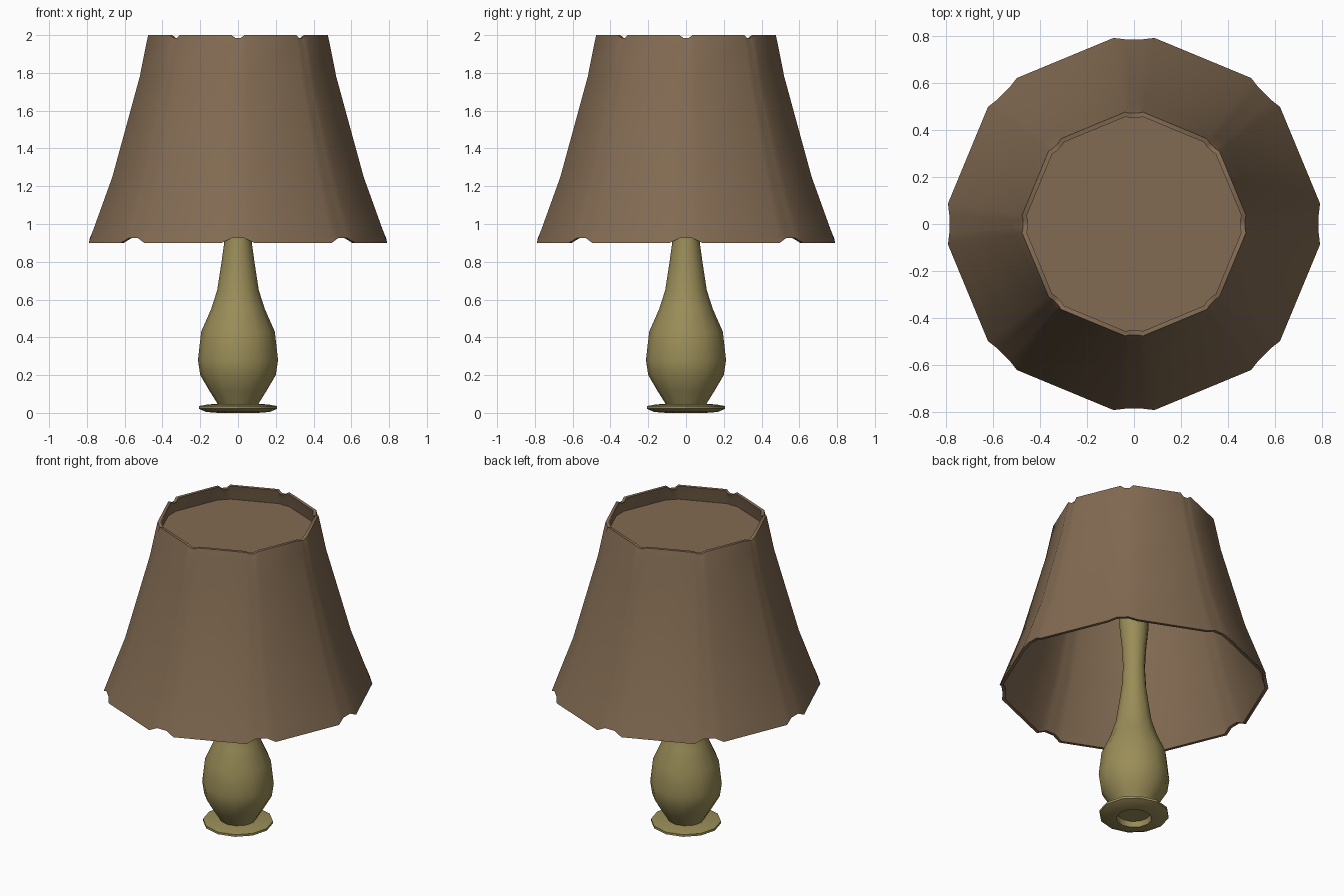
import bpy, bmesh, math

if "Cube" in bpy.data.objects:
    bpy.data.objects.remove(bpy.data.objects["Cube"])

def material(name, rgb):
    m = bpy.data.materials.new(name)
    m.diffuse_color = (*rgb, 1)
    m.use_nodes = True
    m.node_tree.nodes["Principled BSDF"].inputs["Base Color"].default_value = m.diffuse_color
    return m

BROWN = material("brown shade cloth", (0.225, 0.147, 0.085))
OLIVE = material("olive ceramic", (0.325, 0.268, 0.098))

def build(name, rings, mat, closed=False, cap_start=False, cap_end=False, angle=40):
    """Skin a list of equal-length point rings into one object."""
    bm = bmesh.new()
    vs = [[bm.verts.new(p) for p in r] for r in rings]
    n = len(rings[0])
    pairs = list(zip(vs, vs[1:])) + ([(vs[-1], vs[0])] if closed else [])
    for a, b in pairs:
        for i in range(n):
            j = (i + 1) % n
            bm.faces.new((a[i], a[j], b[j], b[i]))
    if cap_start:
        bm.faces.new(vs[0][::-1])
    if cap_end:
        bm.faces.new(vs[-1])
    bmesh.ops.recalc_face_normals(bm, faces=bm.faces)
    me = bpy.data.meshes.new(name)
    bm.to_mesh(me)
    bm.free()
    me.materials.append(mat)
    ob = bpy.data.objects.new(name, me)
    bpy.context.collection.objects.link(ob)
    bpy.ops.object.select_all(action='DESELECT')
    ob.select_set(True)
    bpy.context.view_layer.objects.active = ob
    bpy.ops.object.shade_smooth_by_angle(angle=math.radians(angle))
    return ob

def circle(r, z, n=12):
    return [(r * math.cos(math.tau * i / n), r * math.sin(math.tau * i / n), z)
            for i in range(n)]

def shade_ring(r, z, half, notch=0, dent=0):
    """Eight-sided ring, each corner cut flat; notch lifts the corner edge."""
    pts = []
    for k in range(8):
        for f, inner in ((-1, 0), (-0.4, 1), (0.4, 1), (1, 0)):
            a = math.radians(45 * k + f * half)
            # inner corner points lie on the chord of the cut
            rr = r * math.cos(math.radians(half)) / math.cos(math.radians(f * half))
            rr -= dent * inner
            pts.append((rr * math.cos(a), rr * math.sin(a), z + notch * inner))
    return pts

# lampshade: outer wall up, rim, inner wall down
T = 0.02
outer = [(0.795, 0.90, 6.3, 0.025, 0.006), (0.77, 0.97, 6, 0, 0),
         (0.668, 1.25, 5.5, 0, 0), (0.522, 1.78, 5, 0, 0),
         (0.488, 1.95, 4.6, 0, 0), (0.477, 2.0, 4.5, -0.015, 0.005)]
rings = [shade_ring(*p) for p in outer]
rings += [shade_ring(p[0] - T, *p[1:]) for p in reversed(outer)]
build("lampshade", rings, BROWN, closed=True)

# flat panel recessed under the top rim
build("shade_top_panel", [shade_ring(0.482, 1.895, 4.7), shade_ring(0.479, 1.905, 4.7)],
      BROWN, cap_start=True, cap_end=True)

# vase-shaped body and neck
body = [(0.10, 0.035), (0.15, 0.115), (0.20, 0.20), (0.212, 0.28), (0.195, 0.43),
        (0.142, 0.55), (0.11, 0.65), (0.09, 0.78), (0.073, 0.90), (0.066, 1.03),
        (0.072, 1.15), (0.087, 1.30), (0.087, 1.36)]
build("vase_body", [circle(r, z) for r, z in body], OLIVE,
      cap_start=True, cap_end=True, angle=50)

# foot: flat ring with a hole underneath
foot = [(0.105, 0.0), (0.17, 0.005), (0.207, 0.022), (0.207, 0.036), (0.16, 0.045), (0.095, 0.048)]
build("foot_ring", [circle(r, z) for r, z in foot], OLIVE, closed=True, angle=30)

# thin rod carrying the shade
build("shade_rod", [circle(0.015, 1.35, 8), circle(0.015, 1.9, 8)], OLIVE)
